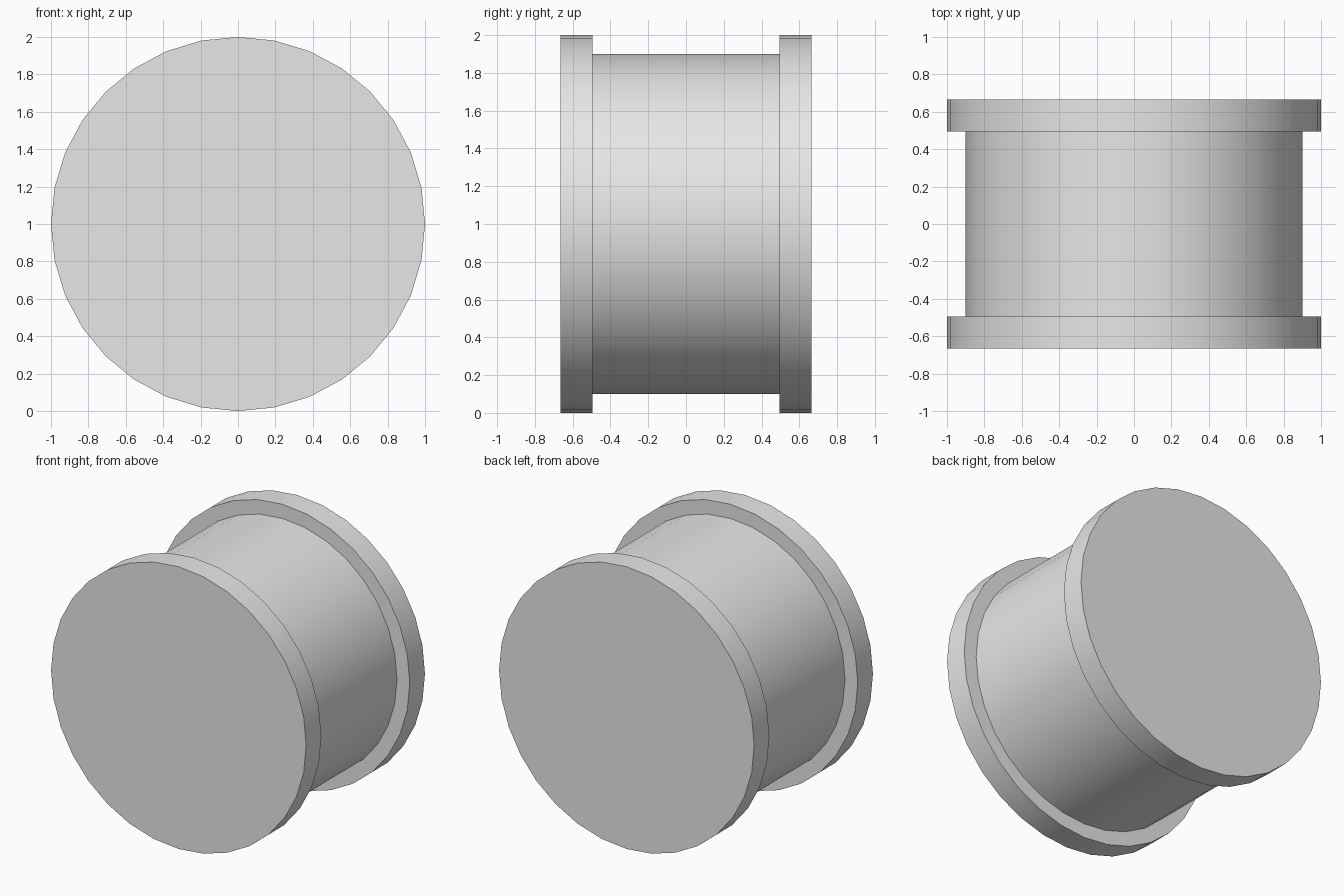
import bpy
from math import pi, radians

cube = bpy.data.objects.get("Cube")
if cube:
    bpy.data.objects.remove(cube, do_unlink=True)

SIDES = 32
RIM_RADIUS, DRUM_RADIUS = 1.0, 0.9
HALF_LENGTH, RIM_WIDTH = 0.665, 0.17

grey = bpy.data.materials.new("light grey")
grey.use_nodes = True
colour = (0.8, 0.8, 0.8, 1)
grey.diffuse_color = colour
grey.node_tree.nodes["Principled BSDF"].inputs["Base Color"].default_value = colour


def disc(name, radius, length, y, caps):
    """Round part lying along the y axis."""
    bpy.ops.mesh.primitive_cylinder_add(
        vertices=SIDES, radius=radius, depth=length, end_fill_type=caps,
        location=(0, y, RIM_RADIUS), rotation=(pi / 2, 0, 0))
    part = bpy.context.object
    part.name = name
    part.data.materials.append(grey)
    bpy.ops.object.shade_smooth_by_angle(angle=radians(30))


# Central drum, open where the rims close it
disc("drum", DRUM_RADIUS, 2 * (HALF_LENGTH - RIM_WIDTH), 0, "NOTHING")

# Wider rim at each end
for name, side in (("front_rim", -1), ("back_rim", 1)):
    disc(name, RIM_RADIUS, RIM_WIDTH, side * (HALF_LENGTH - RIM_WIDTH / 2), "NGON")
